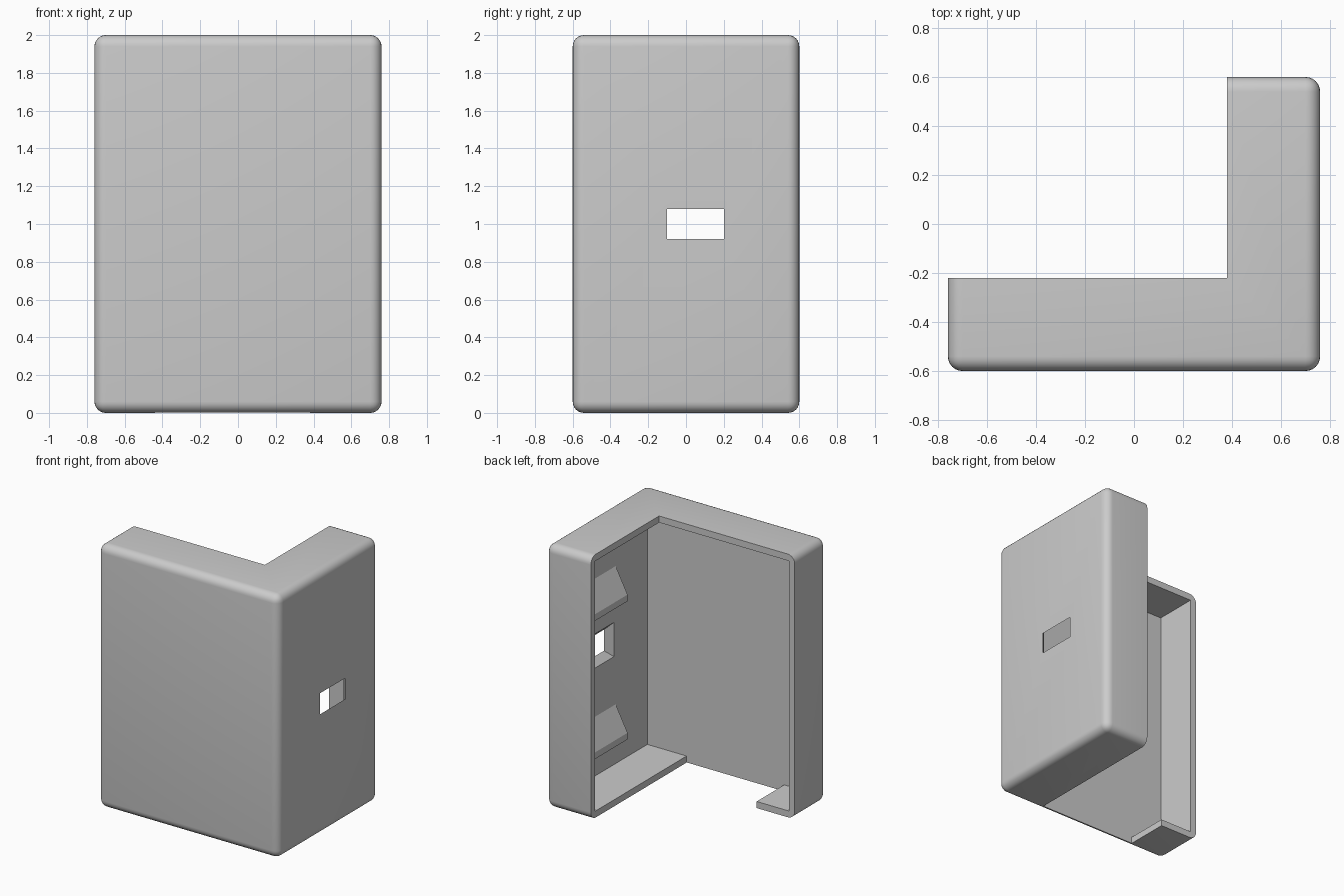
import bpy
import bmesh

old = bpy.data.objects.get("Cube")
if old:
    bpy.data.objects.remove(old, do_unlink=True)

# Overall sizes
HX, HY, H = 0.76, 0.6, 2.0     # half width, half depth, height
WALL = 0.05
ARM_X, ARM_Y = 0.38, -0.22     # inner corner of the L

grey = bpy.data.materials.new("light_grey_plastic")
grey.use_nodes = True
colour = (0.6, 0.6, 0.6, 1)
grey.diffuse_color = colour
grey.node_tree.nodes["Principled BSDF"].inputs["Base Color"].default_value = colour


def make_object(name, bm):
    bmesh.ops.recalc_face_normals(bm, faces=bm.faces)
    mesh = bpy.data.meshes.new(name)
    bm.to_mesh(mesh)
    bm.free()
    mesh.materials.append(grey)
    obj = bpy.data.objects.new(name, mesh)
    bpy.context.collection.objects.link(obj)
    return obj


def box(name, low, high):
    bm = bmesh.new()
    bmesh.ops.create_cube(bm, size=1)
    for v in bm.verts:
        v.co = [a + (c + 0.5) * (b - a) for a, b, c in zip(low, high, v.co)]
    return make_object(name, bm)


def loft(name, ring_a, ring_b):
    """Closed solid between two matching rings of points."""
    bm = bmesh.new()
    a = [bm.verts.new(p) for p in ring_a]
    b = [bm.verts.new(p) for p in ring_b]
    bm.faces.new(a)
    bm.faces.new(b)
    for i in range(len(a)):
        j = (i + 1) % len(a)
        bm.faces.new((a[i], a[j], b[j], b[i]))
    return make_object(name, bm)


def apply(obj, mod):
    bpy.context.view_layer.objects.active = obj
    bpy.ops.object.modifier_apply(modifier=mod.name)


def cut(obj, cutter):
    mod = obj.modifiers.new("cut", 'BOOLEAN')
    mod.operation = 'DIFFERENCE'
    mod.solver = 'EXACT'
    mod.object = cutter
    apply(obj, mod)
    bpy.data.objects.remove(cutter, do_unlink=True)


# Rounded outer block
shell = box("corner_housing", (-HX, -HY, 0), (HX, HY, H))
bevel = shell.modifiers.new("round", 'BEVEL')
bevel.width = 0.06
bevel.segments = 6
apply(shell, bevel)

# Hollow inside, open inner corner and slot in the floor
cut(shell, box("cavity", (WALL - HX, WALL - HY, WALL), (HX - WALL, HY - WALL, H - WALL)))
cut(shell, box("inner_corner", (-1, ARM_Y, -1), (ARM_X, 1, 3)))
cut(shell, box("floor_slot", (-0.44, WALL - HY, -0.1), (ARM_X, 0, 0.1)))


# Port opening that flares towards the inside
def port_ring(x):
    grow = HX - x
    y0, y1, z0, z1 = -0.1 - grow, 0.2 + grow, 0.92 - grow, 1.08 + grow
    return [(x, y0, z0), (x, y1, z0), (x, y1, z1), (x, y0, z1)]


cut(shell, loft("port_opening", port_ring(HX + 0.02), port_ring(HX - WALL - 0.02)))

bpy.ops.object.select_all(action='DESELECT')
shell.select_set(True)
bpy.context.view_layer.objects.active = shell
bpy.ops.object.shade_smooth_by_angle()

# Wedge shaped catches on the inside of the side wall
inner = HX - WALL
for name, z in (("lower_catch", 0.26), ("upper_catch", 1.31)):
    profile = [(inner + 0.01, z), (inner - 0.1, z), (inner - 0.1, z + 0.05),
               (inner, z + 0.24), (inner + 0.01, z + 0.24)]
    loft(name, [(x, -0.17, h) for x, h in profile], [(x, 0.27, h) for x, h in profile])
